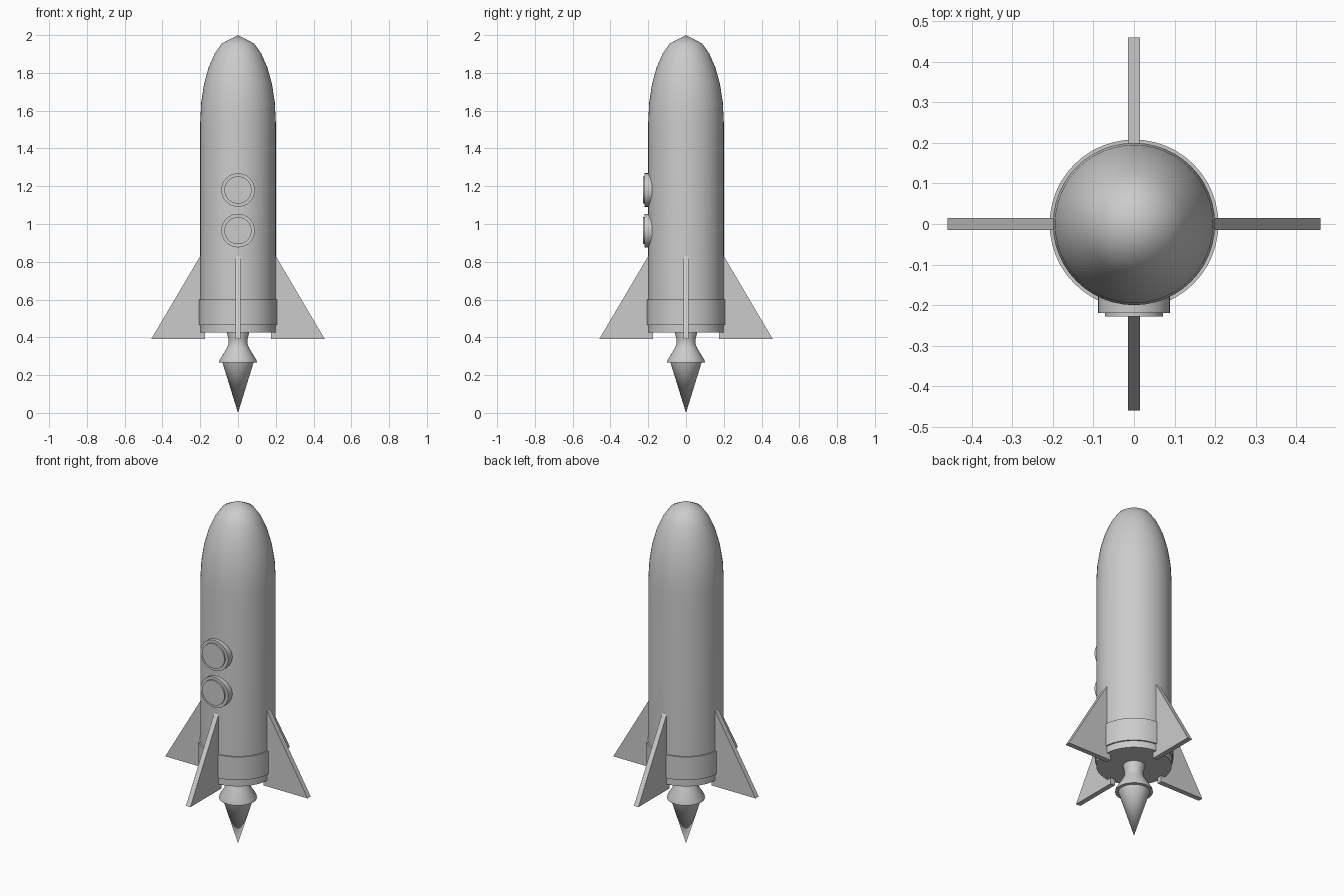
import bpy, bmesh, math

if "Cube" in bpy.data.objects:
    bpy.data.objects.remove(bpy.data.objects["Cube"])

grey = bpy.data.materials.new("light grey")
grey.diffuse_color = (0.6, 0.6, 0.6, 1)
grey.use_nodes = True
grey.node_tree.nodes["Principled BSDF"].inputs["Base Color"].default_value = grey.diffuse_color


def finish(name, bm, smooth=True):
    bmesh.ops.recalc_face_normals(bm, faces=bm.faces[:])
    mesh = bpy.data.meshes.new(name)
    bm.to_mesh(mesh)
    bm.free()
    mesh.materials.append(grey)
    ob = bpy.data.objects.new(name, mesh)
    bpy.context.collection.objects.link(ob)
    if smooth:
        bpy.ops.object.select_all(action='DESELECT')
        ob.select_set(True)
        bpy.context.view_layer.objects.active = ob
        bpy.ops.object.shade_smooth_by_angle(angle=math.radians(35))
    return ob


def lathe(name, profile, n=48):
    """Turn (radius, height) points round the z axis; end on radius 0 to close."""
    bm = bmesh.new()
    rings = []
    for r, z in profile:
        if r == 0:
            rings.append([bm.verts.new((0, 0, z))] * n)
        else:
            rings.append([bm.verts.new((r * math.cos(2 * math.pi * i / n),
                                        r * math.sin(2 * math.pi * i / n), z))
                          for i in range(n)])
    for a, b in zip(rings, rings[1:]):
        for i in range(n):
            j = (i + 1) % n
            corners = list(dict.fromkeys((a[i], a[j], b[j], b[i])))
            bm.faces.new(corners)
    return finish(name, bm)


# Body tube with elliptical nose and a blunt tip
nose = [(0.2 * math.cos(math.radians(a)), 1.54 + 0.46 * math.sin(math.radians(a)))
        for a in (0, 13, 26, 39, 52, 64.5)]
lathe("body", [(0, 0.425), (0.2, 0.425)] + nose + [(0, 2.0)])

# Raised band round the tail
lathe("tail_band", [(0.19, 0.465), (0.208, 0.465), (0.208, 0.6), (0.19, 0.6)])

# Engine nozzle and exhaust cone
lathe("nozzle", [(0, 0.44), (0.06, 0.44), (0.058, 0.42), (0.051, 0.39), (0.05, 0.365),
                 (0.058, 0.345), (0.098, 0.28), (0.1, 0.266), (0, 0.266)])
lathe("exhaust_cone", [(0, 0.275), (0.085, 0.275), (0, 0.0)])

# Four fins
outline = [(0.175, 0.39), (0.46, 0.39), (0.2, 0.83), (0.175, 0.83)]
for k, side in enumerate(("right", "back", "left", "front")):
    bm = bmesh.new()
    face = bm.faces.new([bm.verts.new((x, -0.0145, z)) for x, z in outline])
    ext = bmesh.ops.extrude_face_region(bm, geom=[face])
    for v in ext["geom"]:
        if isinstance(v, bmesh.types.BMVert):
            v.co.y = 0.0145
    finish("fin_" + side, bm, False).rotation_euler.z = k * math.pi / 2

# Two round portholes on the front: frame and glass
for label, z in (("lower", 0.965), ("upper", 1.18)):
    frame = lathe("window_frame_" + label,
                  [(0, 0.17), (0.089, 0.17), (0.089, 0.219), (0, 0.219)], 32)
    glass = lathe("window_glass_" + label,
                  [(0, 0.2), (0.072, 0.2), (0.072, 0.228), (0, 0.228)], 32)
    for ob in (frame, glass):
        ob.rotation_euler.x = math.pi / 2
        ob.location.z = z
